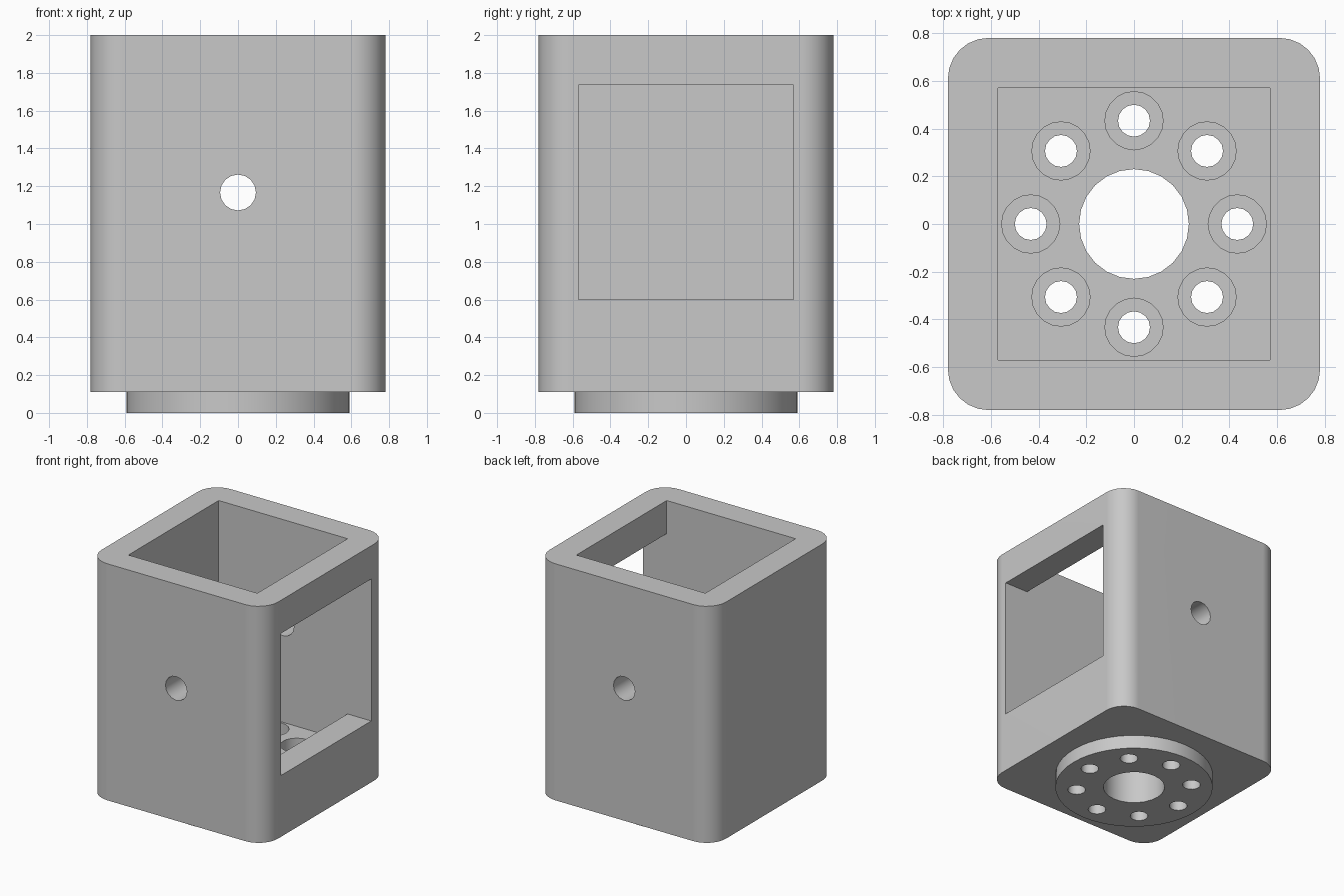
import bpy, bmesh
from math import sin, cos, pi, radians
from mathutils import Matrix

cube = bpy.data.objects.get("Cube")
if cube:
    bpy.data.objects.remove(cube, do_unlink=True)

HALF, CORNER = 0.78, 0.17      # outer half width and corner radius
INNER = 0.57                   # half width of the cavity
BASE, FLOOR, TOP = 0.11, 0.38, 2.0

grey = bpy.data.materials.new("plain grey")
grey.use_nodes = True
grey.diffuse_color = (0.58, 0.58, 0.58, 1)
grey.node_tree.nodes["Principled BSDF"].inputs["Base Color"].default_value = (0.58, 0.58, 0.58, 1)


def finish(name, bm):
    bmesh.ops.recalc_face_normals(bm, faces=bm.faces)
    mesh = bpy.data.meshes.new(name)
    bm.to_mesh(mesh)
    bm.free()
    mesh.materials.append(grey)
    obj = bpy.data.objects.new(name, mesh)
    bpy.context.collection.objects.link(obj)
    return obj


def prism(name, outline, z0, z1):
    bm = bmesh.new()
    face = bm.faces.new([bm.verts.new((x, y, z0)) for x, y in outline])
    grown = bmesh.ops.extrude_face_region(bm, geom=[face])["geom"]
    verts = [g for g in grown if isinstance(g, bmesh.types.BMVert)]
    bmesh.ops.translate(bm, verts=verts, vec=(0, 0, z1 - z0))
    return finish(name, bm)


def circle(r, n, cx=0, cy=0):
    return [(cx + r * cos(2 * pi * i / n), cy + r * sin(2 * pi * i / n)) for i in range(n)]


def box(name, x0, x1, y0, y1, z0, z1):
    return prism(name, [(x0, y0), (x1, y0), (x1, y1), (x0, y1)], z0, z1)


# Rounded square housing
outline = []
for quarter, (sx, sy) in enumerate([(1, 1), (-1, 1), (-1, -1), (1, -1)]):
    for i in range(7):
        a = (quarter + i / 6) * pi / 2
        outline.append((sx * (HALF - CORNER) + CORNER * cos(a),
                        sy * (HALF - CORNER) + CORNER * sin(a)))
housing = prism("housing", outline, BASE, TOP)

# Round boss under the housing
steps = [(prism("boss", circle(0.59, 48), 0, 0.2), "UNION")]

# Cavity, side window and centre bore
cuts = [
    box("cavity_cutter", -INNER, INNER, -INNER, INNER, FLOOR, TOP + 0.2),
    box("window_cutter", 0.3, 1, -INNER + 0.001, INNER - 0.001, 0.6, 1.735),
    prism("bore_cutter", circle(0.23, 24), -0.1, 0.6),
]

# Ring of counterbored screw holes
for i in range(8):
    x, y = 0.433 * cos(i * pi / 4), 0.433 * sin(i * pi / 4)
    cuts.append(prism("screw_cutter", circle(0.067, 16, x, y), -0.1, 0.6))
    cuts.append(prism("counterbore_cutter", circle(0.122, 20, x, y), FLOOR - 0.13, 0.6))

# Cross hole through the front and back walls
cross = prism("cross_hole_cutter", circle(0.095, 16), -1, 1)
cross.data.transform(Matrix.Translation((0, 0, 1.167)) @ Matrix.Rotation(pi / 2, 4, "X"))
cuts.append(cross)
steps += [(c, "DIFFERENCE") for c in cuts]

for tool, operation in steps:
    tool.hide_render = True
    mod = housing.modifiers.new(tool.name, "BOOLEAN")
    mod.object, mod.operation, mod.solver = tool, operation, "EXACT"

# Bake the cuts and drop the helpers
bpy.context.view_layer.update()
baked = bpy.data.meshes.new_from_object(housing.evaluated_get(bpy.context.evaluated_depsgraph_get()))
housing.modifiers.clear()
housing.data = baked
for tool, _ in steps:
    bpy.data.objects.remove(tool, do_unlink=True)

# Smooth the rounds and keep the edges crisp
bpy.ops.object.select_all(action="DESELECT")
housing.select_set(True)
bpy.context.view_layer.objects.active = housing
bpy.ops.object.shade_smooth_by_angle(angle=radians(35))
weighted = housing.modifiers.new("even_shading", "WEIGHTED_NORMAL")
weighted.keep_sharp = True
